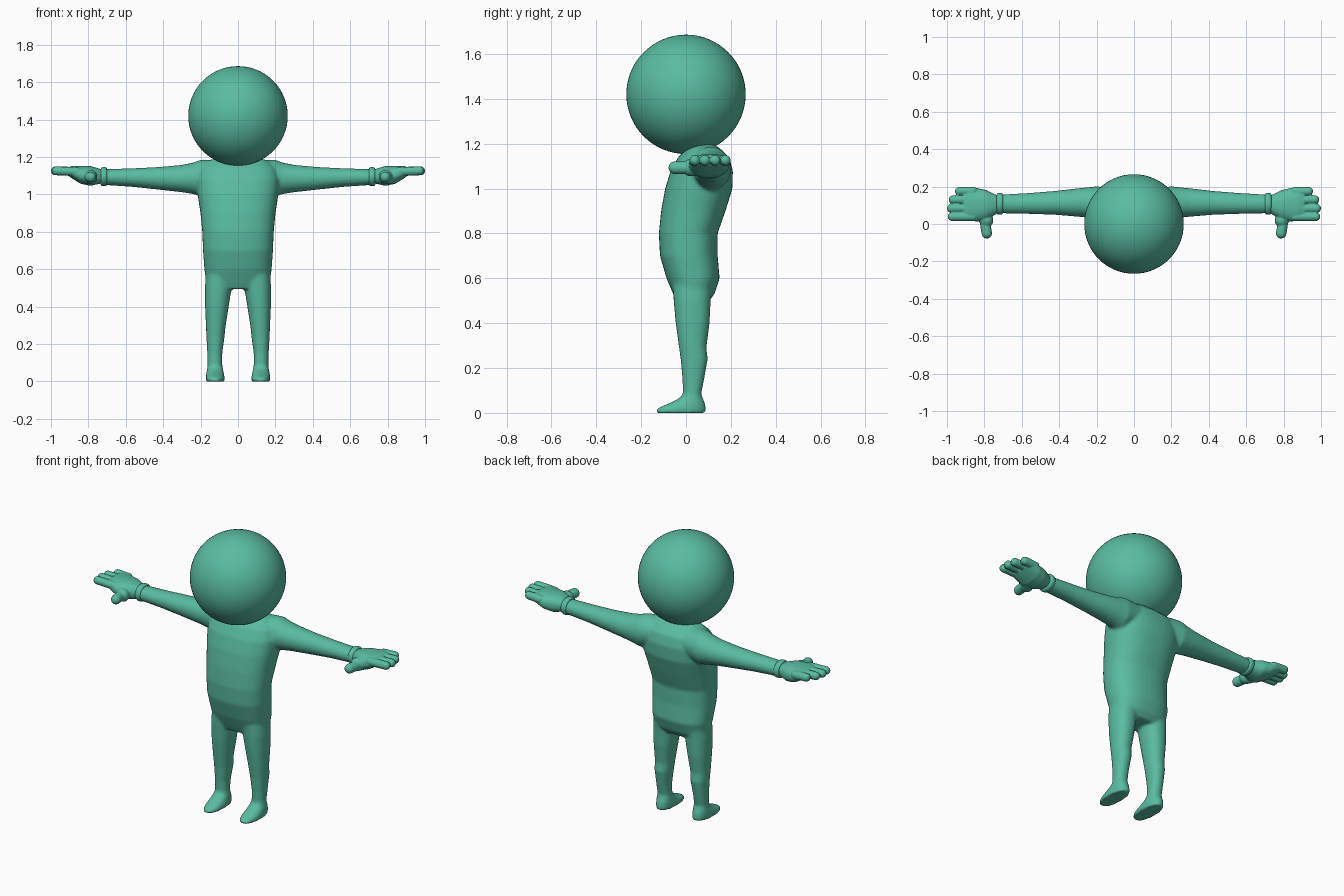
import bpy, bmesh, math
from mathutils import Vector, Matrix

if "Cube" in bpy.data.objects:
    bpy.data.objects.remove(bpy.data.objects["Cube"])

mat = bpy.data.materials.new("green_skin")
mat.diffuse_color = (0.10, 0.50, 0.35, 1)
mat.use_nodes = True
mat.node_tree.nodes["Principled BSDF"].inputs["Base Color"].default_value = mat.diffuse_color


def loft(bm, rings, power=2.0, n=40):
    """Skin closed rings given as (centre, half-axis u, half-axis v)."""
    loops = []
    for c, u, v in rings:
        loop = []
        for i in range(n):
            a = 2 * math.pi * i / n
            ca, sa = math.cos(a), math.sin(a)
            p = Vector(c) + Vector(u) * math.copysign(abs(ca) ** (2 / power), ca)
            loop.append(bm.verts.new(p + Vector(v) * math.copysign(abs(sa) ** (2 / power), sa)))
        loops.append(loop)
    for a, b in zip(loops, loops[1:]):
        for i in range(n):
            bm.faces.new((a[i], a[(i + 1) % n], b[(i + 1) % n], b[i]))
    bm.faces.new(loops[0])
    bm.faces.new(loops[-1])


def box_ring(z, x0, x1, y0, y1):
    return ((x0 + x1) / 2, (y0 + y1) / 2, z), ((x1 - x0) / 2, 0, 0), (0, (y1 - y0) / 2, 0)


def arm_ring(s, x, cy, cz, ry, rz):
    return (s * x, cy, cz), (0, ry, 0), (0, 0, rz)


def capsule(bm, a, b, r):
    a, b = Vector(a), Vector(b)
    d = b - a
    rot = d.to_track_quat('Z', 'Y').to_matrix().to_4x4()
    for p in (a, b):
        bmesh.ops.create_uvsphere(bm, u_segments=24, v_segments=16, radius=r,
                                  matrix=Matrix.Translation(p))
    bmesh.ops.create_cone(bm, cap_ends=True, segments=24, radius1=r, radius2=r,
                          depth=d.length, matrix=Matrix.Translation((a + b) / 2) @ rot)


def finish(bm, name, voxel=None, smooth=0):
    bmesh.ops.recalc_face_normals(bm, faces=bm.faces)
    for f in bm.faces:
        f.smooth = True
    me = bpy.data.meshes.new(name)
    bm.to_mesh(me)
    bm.free()
    me.materials.append(mat)
    ob = bpy.data.objects.new(name, me)
    bpy.context.collection.objects.link(ob)
    if voxel:
        m = ob.modifiers.new("blend", 'REMESH')
        m.mode, m.voxel_size, m.use_smooth_shade = 'VOXEL', voxel, True
        m = ob.modifiers.new("soften", 'SMOOTH')
        m.factor, m.iterations = 0.5, smooth
    return ob


# Head
bm = bmesh.new()
bmesh.ops.create_uvsphere(bm, u_segments=64, v_segments=32, radius=0.266,
                          matrix=Matrix.Translation((0, 0, 1.42)))
finish(bm, "head")

# Body: torso, legs and arms blended into one skin
bm = bmesh.new()
torso = [(.495, -.04, .10, .15), (.53, -.057, .127, .170), (.60, -.087, .150, .180),
         (.70, -.116, .141, .187), (.80, -.121, .141, .191), (.90, -.111, .176, .201),
         (1.0, -.093, .207, .216), (1.08, -.068, .209, .222), (1.14, -.035, .192, .205),
         (1.18, .005, .15, .16), (1.20, .04, .12, .10)]
loft(bm, [box_ring(z, -w, w, y0, y1) for z, y0, y1, w in torso], 2.4)

leg = [(.60, .01, .170, -.06, .12), (.50, .034, .177, -.055, .110), (.40, .050, .176, -.046, .105),
       (.29, .067, .171, -.031, .091), (.24, .072, .169, -.024, .097), (.15, .084, .164, -.016, .081),
       (.085, .084, .162, -.014, .068), (.065, .080, .165, -.03, .075), (.045, .076, .169, -.07, .084),
       (.025, .072, .172, -.118, .088), (.012, .071, .173, -.136, .089), (0, .072, .172, -.132, .087)]
arm = [(.10, .09, 1.10, .10, .085), (.20, .113, 1.088, .088, .097), (.24, .115, 1.086, .082, .084),
       (.30, .115, 1.085, .076, .073), (.42, .113, 1.086, .064, .061), (.56, .110, 1.090, .056, .050),
       (.72, .107, 1.093, .050, .042)]
for s in (1, -1):
    loft(bm, [box_ring(z, s * x0, s * x1, y0, y1) for z, x0, x1, y0, y1 in leg], 2.2)
    loft(bm, [arm_ring(s, *r) for r in arm])
finish(bm, "body", 0.008, 7)

palm = [(.715, .107, 1.095, .040, .034), (.75, .103, 1.098, .058, .043), (.79, .101, 1.099, .080, .053),
        (.84, .103, 1.105, .090, .048), (.88, .106, 1.117, .088, .036), (.91, .107, 1.124, .080, .022)]
fingers = [(.175, .957), (.130, .990), (.084, 1.0), (.039, .995)]
cuff = [(.700, .050, .042), (.703, .055, .048), (.710, .058, .051),
        (.724, .058, .051), (.731, .055, .048), (.734, .050, .042)]

for s, side in ((1, "left"), (-1, "right")):
    # Hand with four fingers and a thumb
    bm = bmesh.new()
    loft(bm, [arm_ring(s, *r) for r in palm], 2.3)
    for y, tip in fingers:
        capsule(bm, (s * .86, y, 1.122), (s * (tip - .023), y, 1.126), .0235)
    capsule(bm, (s * .805, .05, 1.093), (s * .79, .02, 1.093), .038)
    capsule(bm, (s * .80, .03, 1.093), (s * .787, -.05, 1.093), .028)
    finish(bm, side + "_hand", 0.004, 3)

    # Wrist cuff
    bm = bmesh.new()
    loft(bm, [arm_ring(s, x, .108, 1.095, ry, rz) for x, ry, rz in cuff])
    finish(bm, side + "_cuff")
